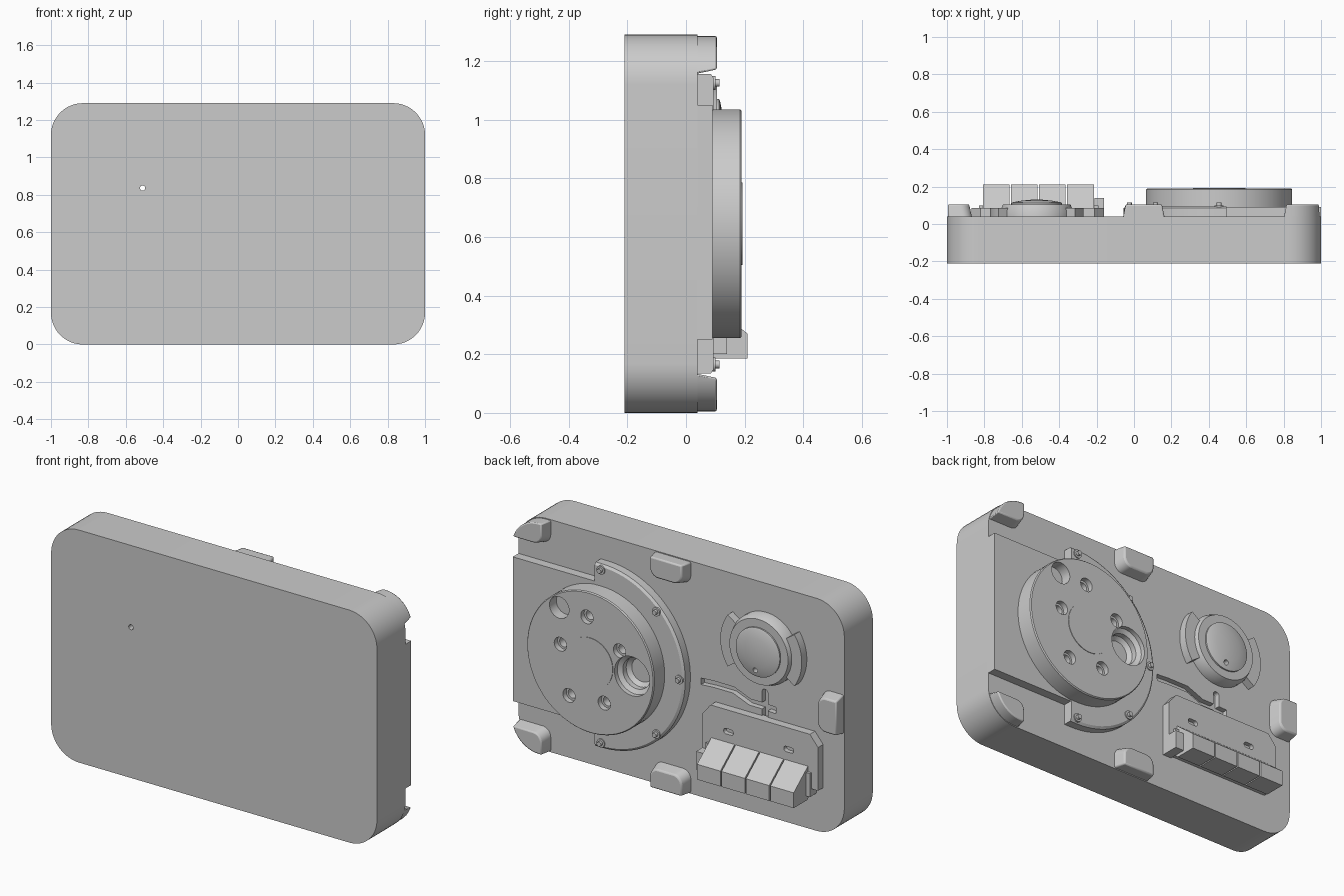
import bpy, bmesh, math

scene = bpy.context.scene
if "Cube" in scene.objects:
    bpy.data.objects.remove(scene.objects["Cube"], do_unlink=True)

grey = bpy.data.materials.new("plain_grey")
grey.use_nodes = True
tone = (0.6, 0.6, 0.6, 1)
grey.diffuse_color = tone
grey.node_tree.nodes["Principled BSDF"].inputs["Base Color"].default_value = tone


def finish(name, bm):
    bmesh.ops.recalc_face_normals(bm, faces=bm.faces)
    mesh = bpy.data.meshes.new(name)
    bm.to_mesh(mesh)
    bm.free()
    mesh.materials.append(grey)
    ob = bpy.data.objects.new(name, mesh)
    scene.collection.objects.link(ob)
    return ob


def loft(name, a, ha, b, hb, axis="y"):
    """Solid between two matching outlines, stacked along y or x."""
    bm = bmesh.new()
    place = (lambda p, h: (p[0], h, p[1])) if axis == "y" else (lambda p, h: (h, p[0], p[1]))
    low = [bm.verts.new(place(p, ha)) for p in a]
    top = [bm.verts.new(place(p, hb)) for p in b]
    bm.faces.new(low)
    bm.faces.new(top)
    n = len(low)
    for i in range(n):
        j = (i + 1) % n
        bm.faces.new((low[i], low[j], top[j], top[i]))
    return finish(name, bm)


def prism(name, pts, h0, h1, axis="y"):
    return loft(name, pts, h0, pts, h1, axis)


def lathe(name, profile, cx, cz, n=64):
    """Closed solid of revolution about y; profile is (radius, y) pairs."""
    bm = bmesh.new()
    rings = [[bm.verts.new((cx + r * math.cos(2 * math.pi * i / n), y,
                            cz + r * math.sin(2 * math.pi * i / n))) for i in range(n)]
             for r, y in profile]
    bm.faces.new(rings[0])
    bm.faces.new(rings[-1])
    for p, q in zip(rings, rings[1:]):
        for i in range(n):
            j = (i + 1) % n
            bm.faces.new((p[i], p[j], q[j], q[i]))
    return finish(name, bm)


def arc(cx, cz, r, a0, a1, n=12):
    angles = [math.radians(a0 + (a1 - a0) * i / n) for i in range(n + 1)]
    return [(cx + r * math.cos(a), cz + r * math.sin(a)) for a in angles]


def rounded(x0, x1, z0, z1, radii):
    """Rounded rectangle; radii start at the low x, low z corner."""
    pts = []
    corners = [(x0, z0, 1, 1), (x1, z0, -1, 1), (x1, z1, -1, -1), (x0, z1, 1, -1)]
    for k, ((x, z, sx, sz), r) in enumerate(zip(corners, radii)):
        if r:
            pts += arc(x + sx * r, z + sz * r, r, 180 + 90 * k, 270 + 90 * k)
        else:
            pts.append((x, z))
    return pts


def combine(ob, tool, operation="DIFFERENCE"):
    mod = ob.modifiers.new("shape", "BOOLEAN")
    mod.operation, mod.object, mod.solver = operation, tool, "EXACT"
    bpy.context.view_layer.objects.active = ob
    bpy.ops.object.modifier_apply(modifier=mod.name)
    bpy.data.objects.remove(tool, do_unlink=True)


def stroke(path, half):
    """Constant-width band following a path in x and z."""
    left, right = [], []
    for i, (x, z) in enumerate(path):
        p, q = path[max(i - 1, 0)], path[min(i + 1, len(path) - 1)]
        dx, dz = q[0] - p[0], q[1] - p[1]
        k = half / math.hypot(dx, dz)
        left.append((x - dz * k, z + dx * k))
        right.append((x + dz * k, z - dx * k))
    return left + right[::-1]


BACK, TOP, MID = 0.04, 1.29, 0.645

# Main case with shallow grooves in its back
case = prism("case", rounded(-1, 1, 0, TOP, [0.17] * 4), -0.21, BACK)
wave = [(-0.12, 0.64), (-0.2, 0.645), (-0.32, 0.645), (-0.42, 0.605), (-0.5, 0.605), (-0.58, 0.6)]
combine(case, prism("groove_cut", stroke(wave, 0.018), 0.01, 0.1))
combine(case, prism("link_cut", rounded(-0.53, -0.495, 0.47, 0.7, [0.015] * 4), 0.01, 0.1))

# Edge pads, tapered towards the middle of the case
W, S, R = 0.225, 0.125, 0.05
pads = {
    "pad_top_middle": (-0.06, 0.165, 1.16, 1.285, [R, R, 0, 0], (1, -1, 1, 0)),
    "pad_bottom_middle": (-0.06, 0.165, 0.005, 0.13, [0, 0, R, R], (1, -1, 0, -1)),
    "pad_side": (-0.995, -0.865, 0.58, 0.8, [0, R, R, 0], (0, -1, 1, -1)),
    "pad_top_corner": (0.8, 0.998, 1.155, 1.285, [R, 0, 0, 0], (1, 0, 1, 0)),
    "pad_bottom_corner": (0.8, 0.998, 0.005, 0.135, [0, 0, 0, R], (1, 0, 0, -1)),
}
for name, (x0, x1, z0, z1, radii, lean) in pads.items():
    t = 0.016
    foot = rounded(x0, x1, z0, z1, radii)
    head = rounded(x0 + lean[0] * t, x1 + lean[1] * t, z0 + lean[2] * t, z1 + lean[3] * t, radii)
    pad = loft(name, foot, 0.03, head, 0.105)
    if "corner" in name:
        limit = prism("limit", rounded(-0.998, 0.998, 0.005, 1.285, [0.165] * 4), 0, 0.2)
        combine(pad, limit, "INTERSECT")
    bev = pad.modifiers.new("soft_edge", "BEVEL")
    bev.width, bev.segments, bev.limit_method = 0.008, 2, "ANGLE"
    bev.angle_limit = math.radians(50)

# Mounting plate and half-round flange under the large dial
DX = 0.455
prism("dial_plate", [(0.4, 0.25), (1, 0.25), (1, 1.05), (0.4, 1.05)], 0.03, 0.09)
half = arc(DX, MID, 0.51, 90, 270, 48)
inner = arc(DX, MID, 0.497, 90, 270, 48)
ends = lambda pts: [(0.495, pts[0][1])] + pts + [(0.495, pts[-1][1])]
prism("dial_flange", ends(half), 0.03, 0.085)
loft("flange_edge", ends(half), 0.085, ends(inner), 0.094)

# Flange screws
for i in range(5):
    a = math.radians(90 + 45 * i)
    x, z = DX + 0.48 * math.cos(a), MID + 0.48 * math.sin(a)
    lathe("flange_screw", [(0.024, 0.08), (0.024, 0.1), (0.013, 0.1), (0.013, 0.115)], x, z, 16)

# Large dial with centre cap, screw holes and stepped finger hole
dial = lathe("large_dial", [(0.39, 0.08), (0.39, 0.184), (0.385, 0.19)], DX, MID, 96)
for dx, dz in [(0.02, 0.25), (0.183, 0.055), (0.13, -0.215), (-0.086, -0.2), (-0.18, 0.115)]:
    combine(dial, lathe("hole_cut", [(0.026, 0.12), (0.026, 0.16), (0.038, 0.16), (0.038, 0.3)],
                        DX + dx, MID + dz, 32))
combine(dial, lathe("round_cut", [(0.06, 0.13), (0.06, 0.3)], DX + 0.19, MID + 0.257, 32))
combine(dial, lathe("finger_cut", [(0.065, 0.1), (0.085, 0.12), (0.085, 0.15), (0.108, 0.165),
                                   (0.108, 0.3)], DX - 0.257, MID - 0.005, 48))
lathe("dial_cap", [(0.14, 0.185), (0.14, 0.193)], DX, MID)

# Small knob with domed face, side tabs and a through hole
KX, KZ = -0.52, 0.935
hub = lathe("knob_hub", [(0.195, 0.03), (0.195, 0.07), (0.18, 0.105)], KX, KZ)
dome = lathe("knob_dome", [(0.135, 0.09), (0.135, 0.113), (0.125, 0.117), (0.08, 0.125),
                           (0.03, 0.13)], KX, KZ)
for ob in (case, hub, dome):
    combine(ob, lathe("pin_cut", [(0.014, -0.4), (0.014, 0.4)], -0.51, 0.836, 24))
for name, a in (("knob_tab_left", 0), ("knob_tab_right", 180)):
    band = arc(KX, KZ, 0.18, a - 35, a + 35) + arc(KX, KZ, 0.25, a + 35, a - 35)
    prism(name, band, 0.03, 0.085)

# Button backing plate with clipped corners and two slots
plate = prism("button_plate", [(-0.87, 0.25), (-0.16, 0.25), (-0.16, 0.49), (-0.21, 0.55),
                               (-0.82, 0.55), (-0.87, 0.49)], 0.03, 0.085)
for x in (-0.32, -0.69):
    combine(plate, prism("slot_cut", rounded(x - 0.03, x + 0.03, 0.415, 0.445, [0.014] * 4), 0.06, 0.2))

# Four sloping push buttons and the end block
side = [(0.05, 0.22), (0.09, 0.185), (0.21, 0.185), (0.21, 0.27), (0.085, 0.37), (0.05, 0.37)]
for i in range(4):
    x = -0.808 + i * 0.15
    prism("push_button", side, x, x + 0.143, "x")
prism("button_end_block", rounded(-0.212, -0.16, 0.2, 0.3, [0] * 4), 0.03, 0.14)
prism("button_rail", rounded(-0.83, -0.19, 0.21, 0.34, [0] * 4), 0.03, 0.1)

# Smooth curved walls while keeping the edges crisp
bpy.ops.object.select_all(action="DESELECT")
for ob in scene.objects:
    if ob.type == "MESH" and grey.name in ob.data.materials:
        ob.select_set(True)
        bpy.context.view_layer.objects.active = ob
bpy.ops.object.shade_smooth_by_angle(angle=math.radians(30))
